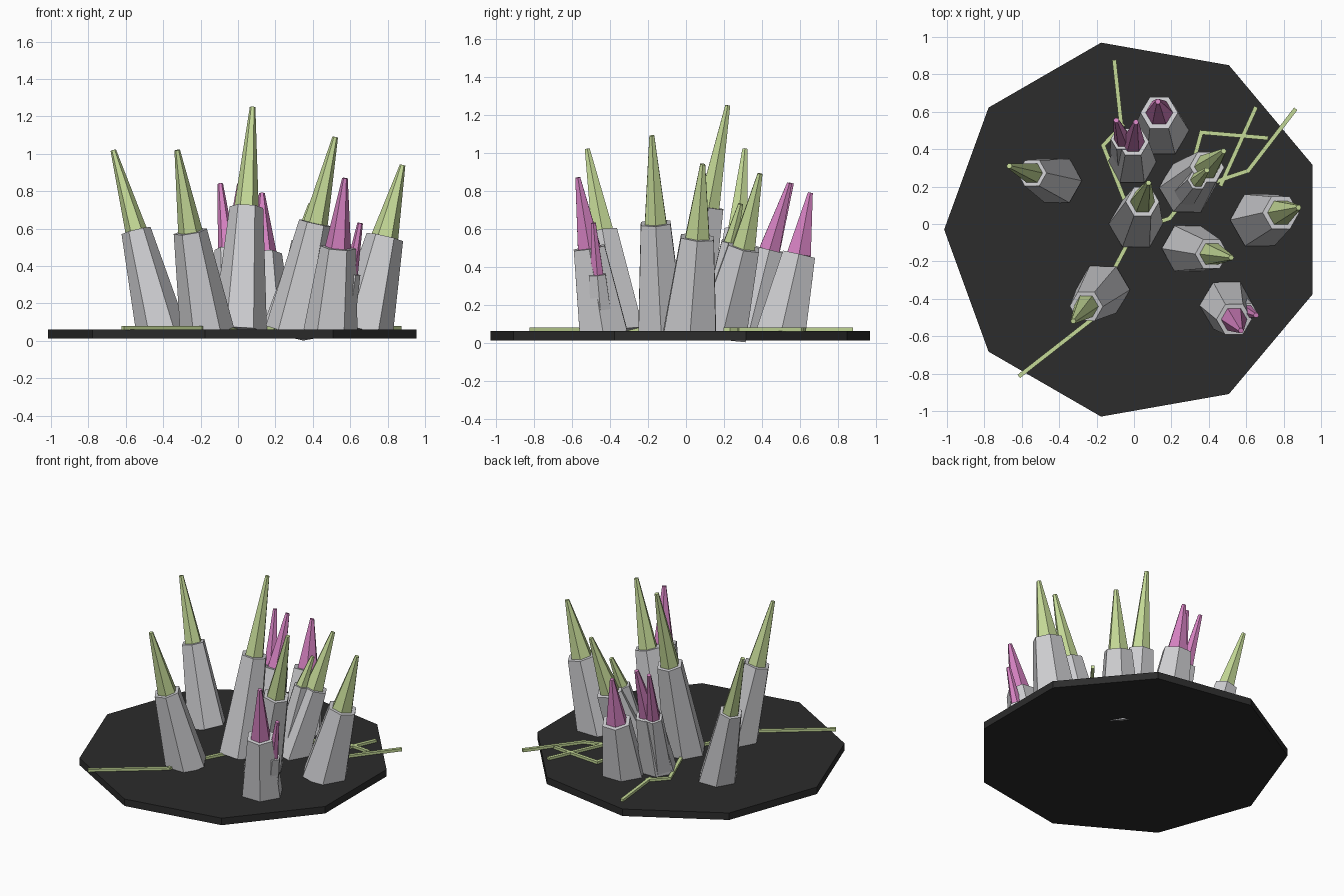
import bpy, bmesh, math
from mathutils import Vector, Matrix

if "Cube" in bpy.data.objects:
    bpy.data.objects.remove(bpy.data.objects["Cube"])


def material(name, rgb):
    m = bpy.data.materials.new(name)
    m.diffuse_color = (*rgb, 1)
    m.use_nodes = True
    m.node_tree.nodes["Principled BSDF"].inputs["Base Color"].default_value = m.diffuse_color
    return m


SLAB = material("dark slab", (0.025, 0.025, 0.025))
STONE = material("pale grey", (0.62, 0.62, 0.64))
GREEN = material("soft green", (0.56, 0.70, 0.31))
PINK = material("orchid pink", (0.66, 0.22, 0.53))


def make_object(name, bm, mat):
    mesh = bpy.data.meshes.new(name)
    bm.to_mesh(mesh)
    bm.free()
    mesh.materials.append(mat)
    ob = bpy.data.objects.new(name, mesh)
    bpy.context.collection.objects.link(ob)
    return ob


def taper(name, start, end, r1, r2, mat, sides=6):
    """Flat-sided tapered prism running from start to end."""
    a, b = Vector(start), Vector(end)
    axis = b - a
    turn = Vector((0, 0, 1)).rotation_difference(axis).to_matrix().to_4x4()
    spin = Matrix.Rotation(math.pi / 2, 4, 'Z')
    bm = bmesh.new()
    bmesh.ops.create_cone(bm, cap_ends=True, segments=sides, radius1=r1, radius2=r2,
                          depth=axis.length,
                          matrix=Matrix.Translation((a + b) / 2) @ turn @ spin)
    return make_object(name, bm, mat)


def crystal(name, base, top, tip, r1, r2, mat):
    """Stone column with a pointed coloured spike on its top."""
    taper(name + "_column", (*base, 0.05), top, r1, r2, STONE)
    taper(name + "_spike", top, tip, r2 * 0.73, 0.015, mat)


# Nine-sided ground slab
taper("ground_slab", (0, -0.03, 0.012), (0, -0.03, 0.062), 1.015, 1.015, SLAB, 9)

# Green crystals: base, column top, spike tip, base radius, top radius
crystal("left_crystal", (-0.41, 0.23), (-0.545, 0.272, 0.59),
        (-0.667, 0.31, 1.02), 0.135, 0.08, GREEN)
crystal("front_left_crystal", (-0.165, -0.35), (-0.255, -0.44, 0.585),
        (-0.325, -0.52, 1.02), 0.145, 0.09, GREEN)
crystal("centre_crystal", (0.01, 0.0), (0.045, 0.12, 0.715),
        (0.078, 0.22, 1.25), 0.145, 0.09, GREEN)
crystal("front_right_crystal", (0.285, -0.13), (0.415, -0.16, 0.63),
        (0.52, -0.18, 1.09), 0.14, 0.09, GREEN)
crystal("right_crystal", (0.67, 0.02), (0.785, 0.06, 0.555),
        (0.88, 0.088, 0.94), 0.16, 0.10, GREEN)
crystal("back_right_crystal", (0.28, 0.19), (0.39, 0.305, 0.505),
        (0.48, 0.39, 0.89), 0.15, 0.095, GREEN)
crystal("back_right_small_crystal", (0.26, 0.14), (0.34, 0.235, 0.53),
        (0.39, 0.288, 0.73), 0.08, 0.055, GREEN)

# Pink crystals
crystal("front_pink_crystal", (0.495, -0.435), (0.535, -0.51, 0.50),
        (0.572, -0.57, 0.87), 0.145, 0.095, PINK)
crystal("front_small_pink_crystal", (0.55, -0.44), (0.605, -0.467, 0.36),
        (0.653, -0.488, 0.63), 0.07, 0.05, PINK)
crystal("back_pink_crystal", (0.145, 0.50), (0.135, 0.595, 0.465),
        (0.128, 0.655, 0.79), 0.15, 0.10, PINK)
crystal("middle_pink_crystal", (-0.01, 0.33), (-0.005, 0.44, 0.49),
        (0.01, 0.545, 0.84), 0.13, 0.085, PINK)
crystal("middle_pink_twin_crystal", (-0.03, 0.34), (-0.06, 0.455, 0.49),
        (-0.095, 0.555, 0.84), 0.10, 0.065, PINK)

# Thin green veins lying on the slab
VEINS = [
    [(-0.61, -0.81), (-0.2, -0.49), (-0.18, -0.38), (0.0, -0.04)],
    [(0.0, 0.0), (-0.165, 0.42), (-0.06, 0.53)],
    [(-0.105, 0.87), (-0.065, 0.5)],
    [(0.1, 0.0), (0.19, 0.03), (0.26, 0.12), (0.36, 0.49), (0.71, 0.46)],
    [(0.86, 0.61), (0.61, 0.285), (0.3, 0.18)],
    [(0.65, 0.62), (0.465, 0.21)],
]
for i, path in enumerate(VEINS):
    for j, (p, q) in enumerate(zip(path, path[1:])):
        a, b = Vector((*p, 0.069)), Vector((*q, 0.069))
        d = b - a
        bm = bmesh.new()
        bmesh.ops.create_cube(bm, size=1, matrix=(
            Matrix.Translation((a + b) / 2)
            @ Matrix.Rotation(math.atan2(d.y, d.x), 4, 'Z')
            @ Matrix.Diagonal((d.length + 0.015, 0.022, 0.02, 1))))
        make_object(f"vein_{i + 1}_{j + 1}", bm, GREEN)
